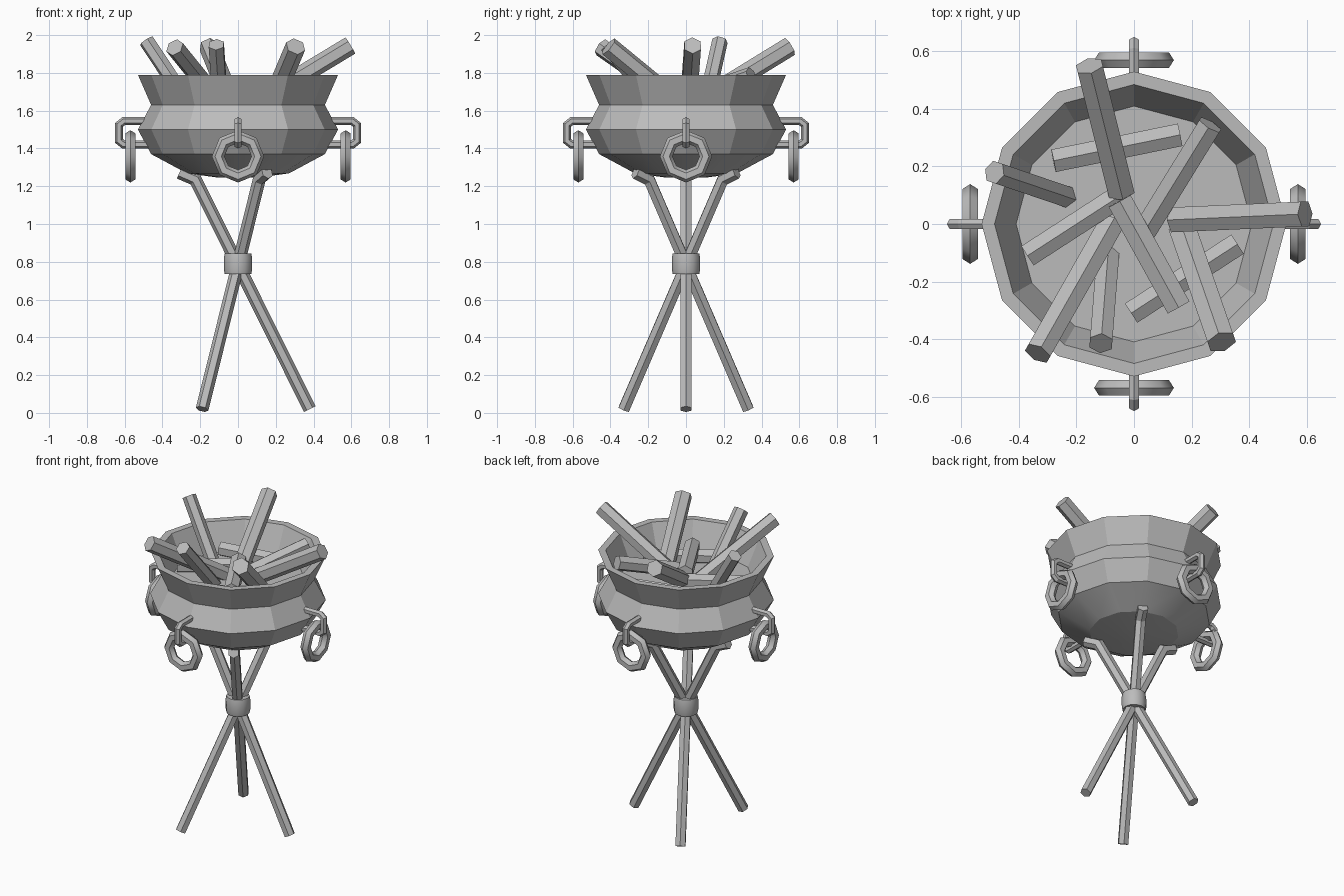
import bpy, bmesh, math
from mathutils import Vector, Matrix

cube = bpy.data.objects.get("Cube")
if cube:
    bpy.data.objects.remove(cube, do_unlink=True)

grey = bpy.data.materials.new("plain_grey")
grey.use_nodes = True
grey.diffuse_color = (0.5, 0.5, 0.5, 1)
grey.node_tree.nodes["Principled BSDF"].inputs["Base Color"].default_value = (0.5, 0.5, 0.5, 1)


def skin(name, rings, wrap=False, smooth=None, turn=0.0):
    """Bridge a list of vertex loops into an object, capping open ends."""
    bm = bmesh.new()
    loops = [[bm.verts.new(p) for p in ring] for ring in rings]
    n = len(loops[0])
    pairs = list(zip(loops, loops[1:]))
    if wrap:
        pairs.append((loops[-1], loops[0]))
    else:
        bm.faces.new(loops[0])
        bm.faces.new(loops[-1])
    for a, b in pairs:
        for i in range(n):
            j = (i + 1) % n
            bm.faces.new((a[i], a[j], b[j], b[i]))
    bmesh.ops.recalc_face_normals(bm, faces=bm.faces)
    bm.transform(Matrix.Rotation(turn, 4, 'Z'))
    mesh = bpy.data.meshes.new(name)
    bm.to_mesh(mesh)
    bm.free()
    mesh.materials.append(grey)
    obj = bpy.data.objects.new(name, mesh)
    bpy.context.collection.objects.link(obj)
    if smooth:
        bpy.ops.object.select_all(action='DESELECT')
        obj.select_set(True)
        bpy.context.view_layer.objects.active = obj
        bpy.ops.object.shade_smooth_by_angle(angle=math.radians(smooth))
    return obj


def lathe(name, profile, sides=12, smooth=None):
    angles = [math.tau * i / sides for i in range(sides)]
    rings = [[(r * math.cos(a), r * math.sin(a), z) for a in angles] for r, z in profile]
    return skin(name, rings, smooth=smooth)


def tube(name, path, radius, normal, closed=False, smooth=None, turn=0.0, sides=6):
    """Sweep a polygon along a planar path with mitred corners."""
    pts = [Vector(p) for p in path]
    normal = Vector(normal).normalized()
    rings = []
    for i, p in enumerate(pts):
        before = pts[i - 1] if i or closed else None
        after = pts[(i + 1) % len(pts)] if i < len(pts) - 1 or closed else None
        d_in = (p - before).normalized() if before is not None else (after - p).normalized()
        d_out = (after - p).normalized() if after is not None else d_in
        tangent = (d_in + d_out).normalized()
        side = tangent.cross(normal).normalized() / tangent.dot(d_in)
        rings.append([p + radius * (side * math.cos(a) + normal * math.sin(a))
                      for a in (math.tau * k / sides for k in range(sides))])
    return skin(name, rings, closed, smooth, turn)


# Bowl: rounded base, outer wall, rim, inner neck and raised flat floor
lathe("bowl", [(0.1, 1.245), (0.27, 1.268), (0.46, 1.37), (0.53, 1.5), (0.46, 1.63),
               (0.53, 1.79), (0.485, 1.79), (0.41, 1.615)], smooth=20)

# Three crossed legs with bent tips, bound by a collar
leg = [(0.38, 0, 0.02), (-0.225, 0, 1.235), (-0.31, 0, 1.272)]
for i in range(3):
    tube(f"leg_{i + 1}", leg, 0.034, (0, 1, 0), turn=i * math.tau / 3)
lathe("collar", [(0.07, 0.735), (0.075, 0.76), (0.075, 0.82), (0.07, 0.845)], smooth=50)

# Four handle brackets, each with a hanging ring
bracket = [(0.46, 0, 1.545), (0.605, 0, 1.545), (0.63, 0, 1.525),
           (0.63, 0, 1.44), (0.605, 0, 1.42), (0.46, 0, 1.42)]
hoop = [(0.57, 0.105 * math.cos(a), 1.358 + 0.105 * math.sin(a))
        for a in (math.tau * k / 8 for k in range(8))]
for i, place in enumerate(("left", "back", "right", "front")):
    turn = i * math.pi / 2
    tube(place + "_bracket", bracket, 0.021, (0, 1, 0), turn=turn)
    tube(place + "_ring", hoop, 0.031, (1, 0, 0), closed=True, smooth=50, turn=turn)

# Firewood: upper end, lower end, radius
logs = [
    ((-0.155, 0.55, 1.94), (-0.045, 0.11, 1.67), 0.052),
    ((-0.485, 0.18, 1.97), (-0.22, 0.09, 1.57), 0.042),
    ((0.595, 0.035, 1.945), (0.14, 0.015, 1.67), 0.05),
    ((0.305, -0.41, 1.94), (0.17, -0.02, 1.62), 0.054),
    ((-0.335, -0.45, 1.935), (-0.08, 0.0, 1.62), 0.05),
    ((-0.115, -0.415, 1.95), (-0.09, -0.1, 1.58), 0.045),
    ((0.265, 0.345, 1.785), (0.04, -0.02, 1.66), 0.047),
    ((-0.05, 0.08, 1.7), (0.155, -0.29, 1.69), 0.05),
    ((-0.28, 0.22, 1.66), (0.16, 0.31, 1.65), 0.046),
    ((-0.37, -0.11, 1.65), (-0.03, 0.11, 1.66), 0.046),
    ((-0.01, -0.31, 1.65), (0.36, -0.07, 1.65), 0.046),
]
for i, (top, end, radius) in enumerate(logs):
    across = (Vector(end) - Vector(top)).cross(Vector((0, 0, 1)))
    tube(f"log_{i + 1}", [top, end], radius, across)
